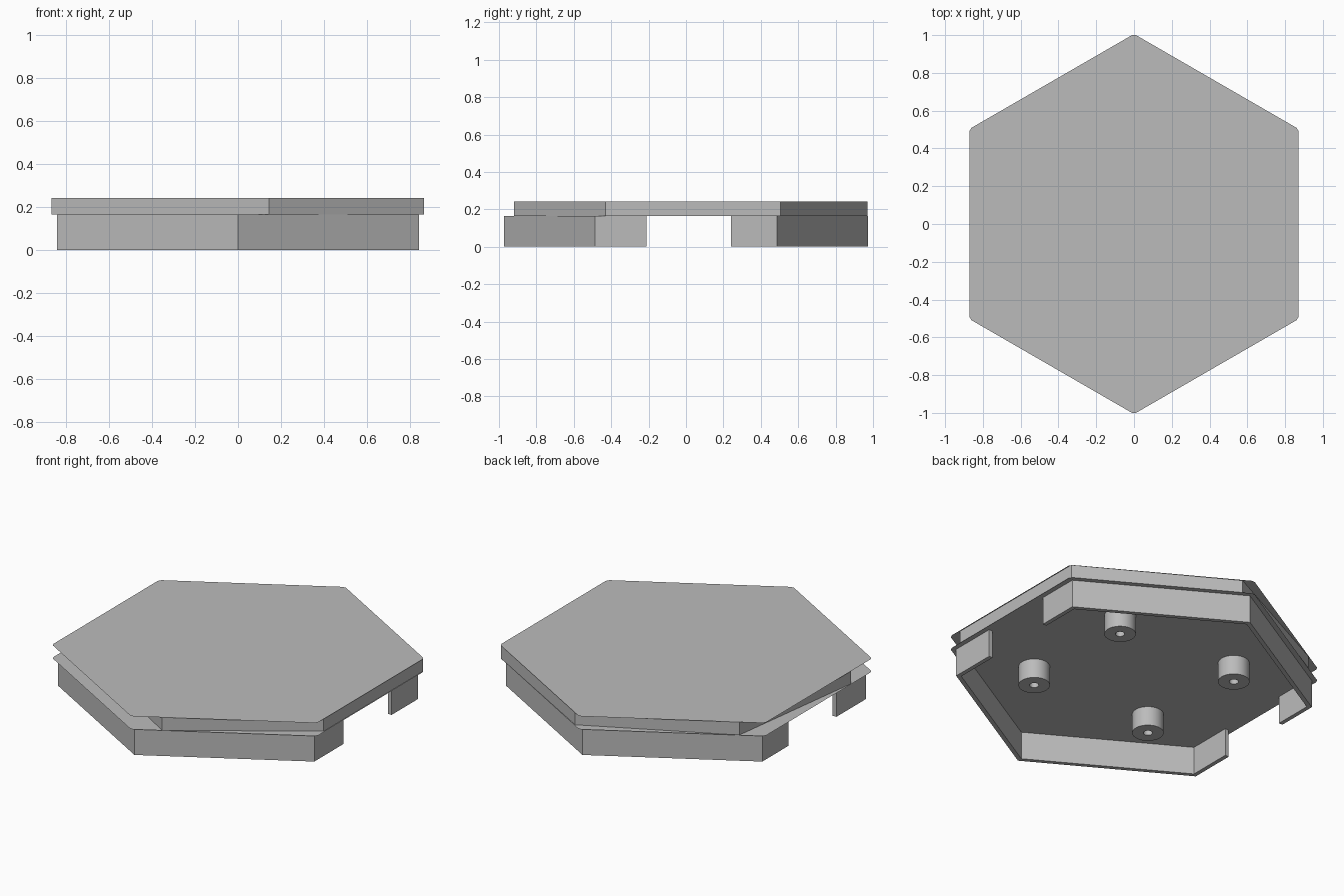
import bpy
import bmesh
import math
from mathutils import Vector

cube = bpy.data.objects.get("Cube")
if cube:
    bpy.data.objects.remove(cube, do_unlink=True)

grey = bpy.data.materials.new("plain grey")
grey.use_nodes = True
colour = (0.5, 0.5, 0.5, 1)
grey.diffuse_color = colour
grey.node_tree.nodes["Principled BSDF"].inputs["Base Color"].default_value = colour

PLATE_TOP, PLATE_BOTTOM = 0.243, 0.165


def finish(name, bm, recalc=True):
    if recalc:
        bmesh.ops.recalc_face_normals(bm, faces=bm.faces)
    mesh = bpy.data.meshes.new(name)
    bm.to_mesh(mesh)
    bm.free()
    mesh.materials.append(grey)
    obj = bpy.data.objects.new(name, mesh)
    bpy.context.collection.objects.link(obj)
    return obj


def hexagon(radius):
    """Hexagon with points on the y axis, counter-clockwise from (+x, +y)."""
    return [Vector((radius * math.cos(math.radians(30 + 60 * i)),
                    radius * math.sin(math.radians(30 + 60 * i)))) for i in range(6)]


def clipped(points, t):
    """Cut each corner by a small fraction of its edges."""
    out = []
    for i, p in enumerate(points):
        out += [p.lerp(points[i - 1], t), p.lerp(points[(i + 1) % len(points)], t)]
    return out


def sheet(name, points, z, up):
    bm = bmesh.new()
    face = bm.faces.new([bm.verts.new((p[0], p[1], z)) for p in points])
    if not up:
        face.normal_flip()
    return finish(name, bm, recalc=False)


# Plate: two thin hexagonal sheets with a slightly turned wall between them
outline = clipped(hexagon(1.006), 0.012)
sheet("plate_top", outline, PLATE_TOP, True)
sheet("plate_underside", outline, PLATE_BOTTOM, False)

wall_path = [(0.145, -0.92), (0.865, -0.43), (0.865, 0.505),
             (0.05, 0.97), (-0.75, 0.57), (-0.868, -0.31)]
bm = bmesh.new()
low = [bm.verts.new((x, y, PLATE_BOTTOM)) for x, y in wall_path]
high = [bm.verts.new((x, y, PLATE_TOP)) for x, y in wall_path]
for i in range(6):
    j = (i + 1) % 6
    bm.faces.new((low[i], low[j], high[j], high[i]))
finish("plate_wall", bm, recalc=False)


# Lower rim: a front and a back half, leaving openings on both sides
def rim_half(name, side, gap_y):
    def path(radius):
        h = hexagon(radius)
        return [(h[0].x, gap_y), (h[0].x, side * h[0].y), (0, side * radius),
                (-h[0].x, side * h[0].y), (-h[0].x, gap_y)]
    bm = bmesh.new()
    rows = []
    for radius, z in ((0.973, 0), (0.973, PLATE_BOTTOM), (0.945, PLATE_BOTTOM), (0.945, 0)):
        rows.append([bm.verts.new((x, y, z)) for x, y in path(radius)])
    for k in range(4):
        a, b = rows[k], rows[(k + 1) % 4]
        for i in range(4):
            bm.faces.new((a[i], a[i + 1], b[i + 1], b[i]))
    for end in (0, -1):
        bm.faces.new([row[end] for row in rows])
    finish(name, bm)


rim_half("front_rim", -1, -0.21)
rim_half("back_rim", 1, 0.24)


# Hollow screw posts under the plate
def post(name, cx, cy, sides=32):
    bm = bmesh.new()
    profile = [(0.025, PLATE_BOTTOM), (0.025, 0.05), (0.085, 0.05), (0.085, PLATE_BOTTOM)]
    rings = []
    for i in range(sides):
        a = math.tau * i / sides
        rings.append([bm.verts.new((cx + r * math.cos(a), cy + r * math.sin(a), z))
                      for r, z in profile])
    for i in range(sides):
        a, b = rings[i], rings[(i + 1) % sides]
        for k in range(3):
            face = bm.faces.new((a[k], a[k + 1], b[k + 1], b[k]))
            face.normal_update()
            face.smooth = k != 1
    for edge in bm.edges:
        if len(edge.link_faces) == 2 and edge.calc_face_angle() > 1:
            edge.smooth = False
    finish(name, bm, recalc=False)
    mesh = bpy.data.meshes[name]
    # Outer wall must face away from the post's centre
    outer = mesh.polygons[2]
    if outer.normal.dot(outer.center - Vector((cx, cy, outer.center.z))) < 0:
        mesh.flip_normals()


for sx, x_name in ((1, "left"), (-1, "right")):
    for sy, y_name in ((1, "back"), (-1, "front")):
        post(f"{y_name}_{x_name}_post", sx * 0.4, sy * 0.36)
